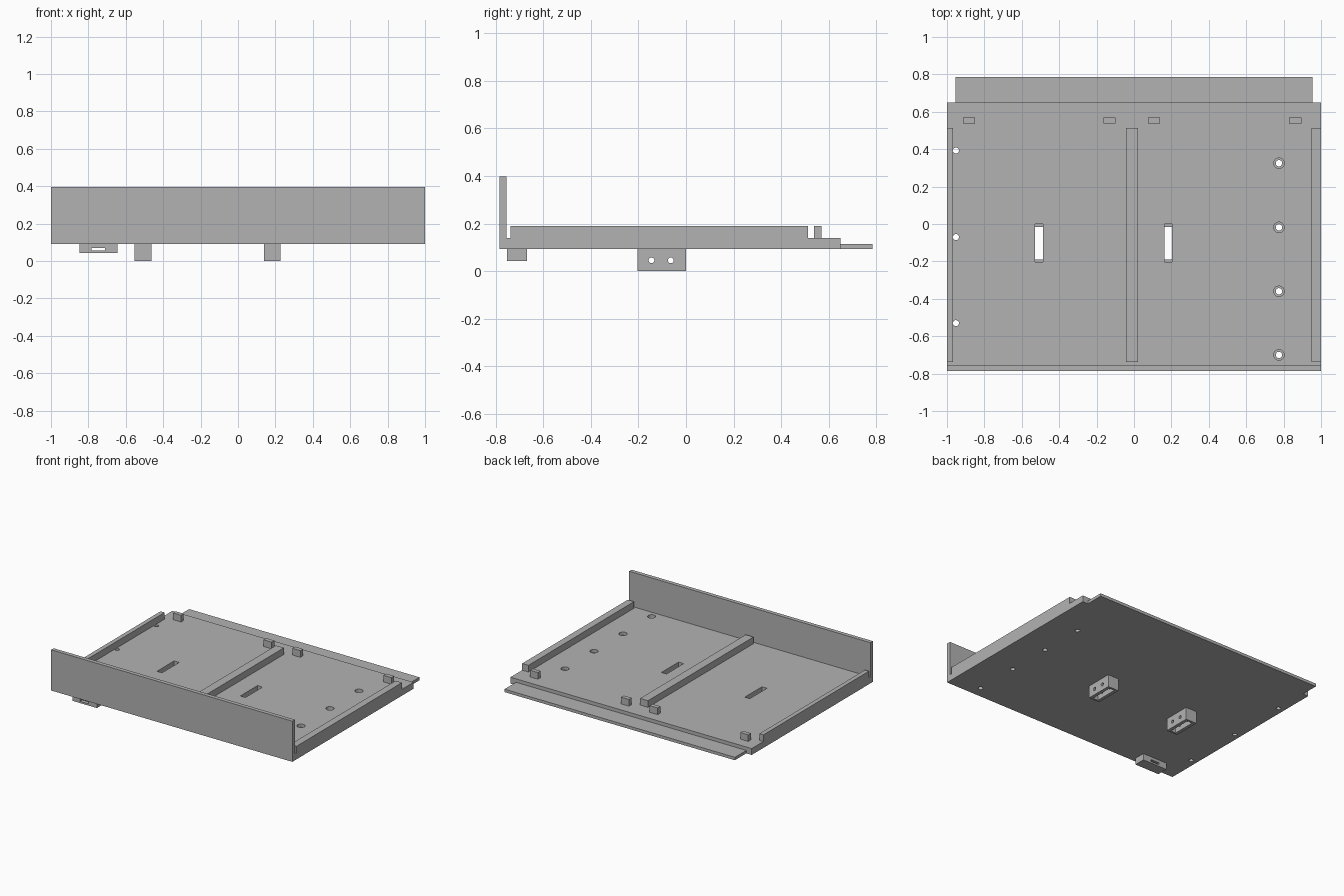
import bpy
import bmesh
from mathutils import Matrix, Vector

if "Cube" in bpy.data.objects:
    bpy.data.objects.remove(bpy.data.objects["Cube"], do_unlink=True)

grey = bpy.data.materials.new("plain_grey")
grey.use_nodes = True
grey.diffuse_color = (0.45, 0.45, 0.45, 1)
grey.node_tree.nodes["Principled BSDF"].inputs["Base Color"].default_value = grey.diffuse_color


def finish(name, bm):
    mesh = bpy.data.meshes.new(name)
    bm.to_mesh(mesh)
    bm.free()
    mesh.materials.append(grey)
    obj = bpy.data.objects.new(name, mesh)
    bpy.context.collection.objects.link(obj)
    return obj


def box(name, x, y, z):
    bm = bmesh.new()
    size = Vector((x[1] - x[0], y[1] - y[0], z[1] - z[0], 1))
    centre = Vector((sum(x), sum(y), sum(z))) / 2
    bmesh.ops.create_cube(bm, size=1, matrix=Matrix.Translation(centre) @ Matrix.Diagonal(size))
    return finish(name, bm)


def rod(name, centre, radius, length, axis="Z"):
    bm = bmesh.new()
    turn = Matrix.Rotation(1.570796, 4, "Y") if axis == "X" else Matrix()
    bmesh.ops.create_cone(bm, cap_ends=True, segments=32, radius1=radius, radius2=radius,
                          depth=length, matrix=Matrix.Translation(centre) @ turn)
    return finish(name, bm)


def cut(target, cutter):
    cutter.hide_render = True
    mod = target.modifiers.new("cut", "BOOLEAN")
    mod.operation = "DIFFERENCE"
    mod.solver = "EXACT"
    mod.object = cutter
    bpy.context.view_layer.objects.active = target
    bpy.ops.object.modifier_apply(modifier=mod.name)
    bpy.data.objects.remove(cutter, do_unlink=True)


BOTTOM, TOP, RAIL_TOP = 0.092, 0.14, 0.19

# Base plate, front wall and thin rear tongue
plate = box("base_plate", (-1, 1), (-0.755, 0.65), (BOTTOM, TOP))
box("front_wall", (-1, 1), (-0.785, -0.755), (BOTTOM, 0.397))
box("rear_tongue", (-0.955, 0.955), (0.65, 0.785), (BOTTOM, 0.114))

# Long rails
for name, x in (("right_rail", (-1, -0.967)), ("centre_rail", (-0.043, 0.022)),
                ("left_rail", (0.948, 1))):
    box(name, x, (-0.738, 0.512), (TOP, RAIL_TOP))

# Rear locating tabs
for i, x in enumerate((-0.882, -0.131, 0.107, 0.862)):
    box(f"rear_tab_{i + 1}", (x - 0.033, x + 0.033), (0.538, 0.57), (TOP, RAIL_TOP))

# Plain holes on one side, counterbored holes on the other
for y in (0.393, -0.07, -0.53):
    cut(plate, rod("hole_cutter", (-0.952, y, 0.11), 0.016, 0.2))
for y in (0.325, -0.018, -0.36, -0.70):
    cut(plate, rod("hole_cutter", (0.775, y, 0.11), 0.017, 0.2))
    cut(plate, rod("counterbore_cutter", (0.775, y, 0.166), 0.028, 0.1))

# Hollow brackets below the plate, with slots through it and cross holes
for i, x in enumerate((-0.508, 0.183)):
    slot = (x - 0.021, x + 0.021)
    cut(plate, box("slot_cutter", slot, (-0.204, 0), (0, 0.3)))
    bracket = box(f"bracket_{i + 1}", (x - 0.045, x + 0.045), (-0.204, 0), (0, BOTTOM))
    cut(bracket, box("hollow_cutter", slot, (-0.19, -0.015), (-0.1, 0.2)))
    for y in (-0.145, -0.064):
        cut(bracket, rod("pin_cutter", (x, y, 0.045), 0.012, 0.3, "X"))

# Slotted lug under the front edge
lug = box("front_lug", (-0.847, -0.644), (-0.752, -0.668), (0.043, BOTTOM))
cut(lug, box("lug_slot_cutter", (-0.783, -0.711), (-0.9, -0.5), (0.056, 0.071)))
